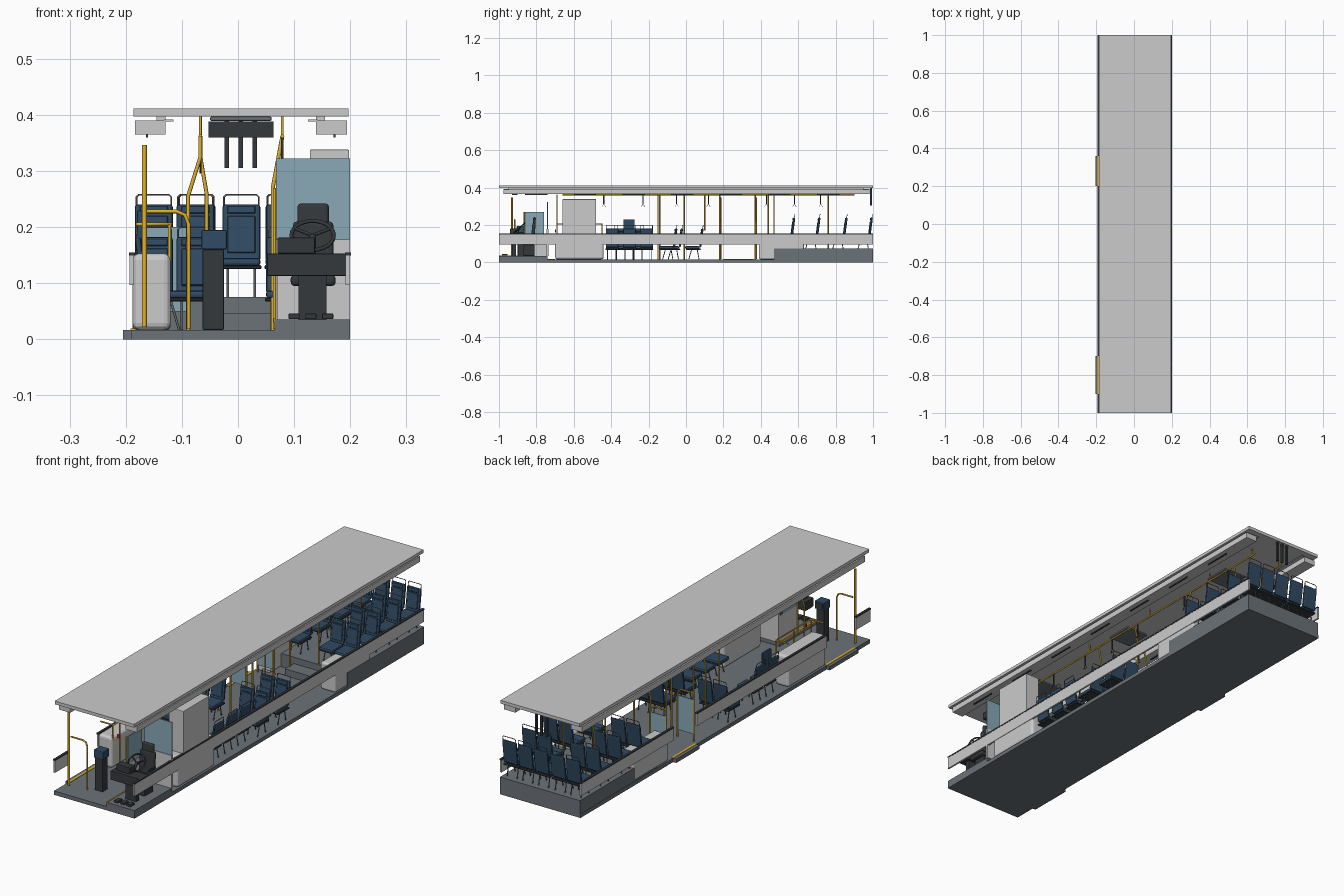
import bpy, math
from mathutils import Matrix, Vector

def material(name, r, g, b, a=1):
    m = bpy.data.materials.new(name)
    m.diffuse_color = (r, g, b, a)
    return m

NAVY = material("navy", 0.03, 0.07, 0.125)
DARK = material("charcoal", 0.035, 0.04, 0.045)
FLOOR = material("slate", 0.15, 0.17, 0.19)
YELLOW = material("yellow", 0.75, 0.45, 0.03)
GLASS = material("glass", 0.25, 0.4, 0.47, 0.6)
RED = material("red", 0.6, 0.03, 0.03)

def place(ob, mat):
    bpy.context.scene.collection.objects.link(ob)
    if mat and not ob.data.materials:
        ob.data.materials.append(mat)
    return ob

def box(name, x, y, z, mat=None, bevel=0, seg=2):
    """Box given by (min, max) pairs, optionally with rounded edges."""
    c = Vector([(p[0] + p[1]) / 2 for p in (x, y, z)])
    v = [Vector((x[i], y[j], z[k])) - c for i in (0, 1) for j in (0, 1) for k in (0, 1)]
    f = [(0, 1, 3, 2), (4, 6, 7, 5), (0, 4, 5, 1), (2, 3, 7, 6), (0, 2, 6, 4), (1, 5, 7, 3)]
    me = bpy.data.meshes.new(name)
    me.from_pydata(v, [], f)
    ob = place(bpy.data.objects.new(name, me), mat)
    ob.location = c
    if bevel:
        b = ob.modifiers.new("bevel", "BEVEL")
        b.width, b.segments = bevel, seg
    return ob

def tube(name, pts, r=0.0035, mat=YELLOW, closed=False):
    """Round rail following a few points."""
    cu = bpy.data.curves.new(name, "CURVE")
    cu.dimensions, cu.bevel_depth, cu.bevel_resolution, cu.use_fill_caps = "3D", r, 2, True
    s = cu.splines.new("POLY")
    s.points.add(len(pts) - 1)
    for p, q in zip(s.points, pts):
        p.co = (*q, 1)
    s.use_cyclic_u = closed
    return place(bpy.data.objects.new(name, cu), mat)

# Floor, raised rear deck, steps and driver platform
box("floor", (-0.19, 0.2), (-1, 1), (0, 0.017), FLOOR)
box("rear_deck", (-0.188, 0.2), (0.47, 1), (0.017, 0.075), FLOOR)
box("rear_step", (-0.06, 0.06), (0.41, 0.47), (0.017, 0.047), FLOOR)
box("driver_platform", (0.065, 0.2), (-1, -0.74), (0.017, 0.035), FLOOR)
for y0, y1 in ((-0.9, -0.7), (0.2, 0.36)):
    box("door_sill", (-0.205, -0.19), (y0, y1), (0, 0.017), FLOOR)
    box("sill_edge", (-0.192, -0.182), (y0, y1), (0.017, 0.019), YELLOW)
box("platform_edge", (0.063, 0.068), (-1, -0.74), (0.03, 0.037), YELLOW)

# Low side walls with dark window trim
for s, y0, y1 in ((1, -1, 1), (-1, -1, -0.9), (-1, -0.7, 0.2), (-1, 0.36, 1)):
    xs = (0.192, 0.2) if s > 0 else (-0.193, -0.185)
    box("side_panel", xs, (y0, y1), (0.097, 0.149), None)
    box("window_trim", (xs[0] - 0.001, xs[1] + 0.001), (y0, y1), (0.149, 0.155), DARK)

# Wheel housings and tall equipment cabinet
for x in ((0.125, 0.198), (-0.188, -0.12)):
    box("front_wheel_housing", x, (-0.7, -0.44), (0.017, 0.153), None, 0.012, 3)
    box("rear_wheel_housing", x, (0.39, 0.63), (0.017, 0.135), None, 0.008, 3)
box("cabinet", (0.128, 0.198), (-0.66, -0.48), (0.15, 0.338), None, 0.002)

# Ceiling, air ducts with slots, roof hatches
box("ceiling", (-0.186, 0.197), (-1, 1), (0.397, 0.411))
for s in (-1, 1):
    cx = 0.005
    def xr(a, b):
        return tuple(sorted((cx + s * a, cx + s * b)))
    box("air_duct", xr(0.134, 0.189), (-0.975, 0.98), (0.365, 0.39))
    box("duct_flange", xr(0.12, 0.137), (-0.975, 0.98), (0.388, 0.392))
    box("duct_hanger", xr(0.134, 0.15), (-0.95, 0.95), (0.39, 0.397))
    for i in range(7):
        y = -0.8 + i * 0.26
        box("duct_slot", xr(0.165, 0.169), (y - 0.06, y + 0.06), (0.36, 0.365), DARK)
for y in (-0.62, -0.03, 0.62):
    box("roof_hatch", (-0.05, 0.06), (y - 0.06, y + 0.06), (0.389, 0.397), FLOOR, 0.003)
box("overhead_display", (-0.053, 0.063), (-0.93, -0.9), (0.36, 0.388), DARK)
for x in (-0.02, 0.005, 0.03):
    box("rear_vent_bar", (x - 0.004, x + 0.004), (0.985, 0.995), (0.305, 0.397), DARK)

# Passenger seat template: parts built once, then instanced with shared data
def seat_parts():
    base = [box("seat_cushion", (-0.034, 0.034), (-0.085, -0.008), (0.056, 0.07), NAVY, 0.005, 2),
            box("seat_pan", (-0.036, 0.036), (-0.08, 0.0), (0.05, 0.057), DARK, 0.002, 1)]
    tilt = Matrix.Translation((0, -0.006, 0.062)) @ Matrix.Rotation(-0.13, 4, "X") @ Matrix.Translation((0, 0.006, -0.062))
    back = [box("seat_back", (-0.034, 0.034), (-0.01, 0.001), (0.064, 0.166), NAVY, 0.005, 2),
            box("seat_back_pad", (-0.025, 0.025), (-0.013, -0.009), (0.078, 0.145), NAVY, 0.0015, 1),
            box("seat_headrest", (-0.025, 0.025), (-0.013, -0.009), (0.149, 0.163), NAVY, 0.0015, 1)]
    hx = 0.031
    back.append(tube("seat_grab_handle", [(-hx, -0.004, 0.15), (-hx, -0.004, 0.18), (-hx + .004, -0.004, 0.184),
                     (hx - .004, -0.004, 0.184), (hx, -0.004, 0.18), (hx, -0.004, 0.15)], 0.0016, FLOOR))
    for x in (-0.024, 0.024):
        base.append(tube("seat_leg", [(x, -0.065, 0.0), (x, -0.05, 0.052)], 0.0022, FLOOR))
        base.append(tube("seat_leg", [(x, -0.01, 0.0), (x, -0.02, 0.052)], 0.0022, FLOOR))
    for o in back:
        o.matrix_world = tilt @ Matrix.Translation(o.location)
    for o in base:
        o.matrix_world = Matrix.Translation(o.location)
    return base + back

SEAT = seat_parts()
LOCAL = [o.matrix_world.copy() for o in SEAT]
first = [True]

def seat(x, y, z, turn=0):
    m = Matrix.Translation((x, y, z)) @ Matrix.Rotation(turn, 4, "Z")
    for o, loc in zip(SEAT, LOCAL):
        c = o if first[0] else o.copy()
        if not first[0]:
            bpy.context.scene.collection.objects.link(c)
        c.matrix_world = m @ loc
    first[0] = False

# Rear bench of five, three raised rows, low rows and side-facing seats
for x in (-0.15, -0.074, 0.006, 0.083, 0.158):
    seat(x, 0.985, 0.075)
for y in (0.57, 0.705, 0.85):
    for x in (-0.15, -0.076, 0.084, 0.158):
        seat(x, y, 0.075)
for y in (-0.06, 0.08):
    for x in (0.084, 0.158):
        seat(x, y, 0.017)
for x in (-0.15, -0.076):
    seat(x, -0.03, 0.017)
for y in (-0.395, -0.302, -0.21):
    seat(0.175, y, 0.017, -math.pi / 2)
for y in (-0.35, -0.26):
    seat(-0.17, y, 0.017, math.pi / 2)
box("wheelchair_backrest", (-0.18, -0.17), (-0.335, -0.275), (0.13, 0.23), NAVY, 0.004)

# Ceiling rails with hangers
for x in (-0.067, 0.079):
    tube("ceiling_rail", [(x, -0.66, 0.362), (x, 0.9, 0.362)])
    for y in (-0.6, -0.2, 0.2, 0.6, 0.88):
        tube("rail_hanger", [(x, y, 0.362), (x, y, 0.398)], 0.0025)
    # Triangular hand straps
    for y in (-0.44, -0.23, -0.05, 0.12, 0.43, 0.58, 0.72):
        box("strap", (x - 0.002, x + 0.002), (y - 0.003, y + 0.003), (0.312, 0.364), DARK)
        tube("strap_handle", [(x, y, 0.314), (x, y - 0.01, 0.296), (x, y + 0.01, 0.296)], 0.0016, DARK, True)

# Floor-to-rail poles; left ones bend outward
for y in (-0.69, -0.01, 0.37, 0.76):
    base = 0.075 if y > 0.47 else 0.017
    tube("bent_pole", [(-0.067, y, 0.362), (-0.067, y, 0.325), (-0.089, y, 0.255), (-0.089, y, base)])
for y in (-0.15, 0.18, 0.44):
    tube("bent_pole", [(-0.067, y, 0.362), (-0.067, y, 0.325), (-0.056, y, 0.26), (-0.056, y, 0.017)])
for y, z in ((-0.14, 0.017), (0.1, 0.17), (0.47, 0.075), (0.76, 0.075)):
    tube("right_pole", [(0.079, y, 0.362), (0.062, y, 0.27), (0.062, y, z)])

# Door poles, looped door rails and luggage rail
tube("front_door_pole", [(-0.167, -0.93, 0.022), (-0.167, -0.93, 0.346)], 0.0045)
for y in (-0.915, 0.185, 0.375):
    tube("door_loop_rail", [(-0.167, y, 0.228), (-0.11, y, 0.228), (-0.095, y, 0.222), (-0.088, y, 0.205), (-0.088, y, 0.018)])
    if y > 0:
        tube("rear_door_pole", [(-0.167, y, 0.018), (-0.167, y, 0.346)])
        box("door_screen", (-0.165, -0.092), (y - 0.002, y + 0.002), (0.05, 0.2), GLASS)
tube("luggage_rail", [(-0.182, -0.69, 0.205), (-0.12, -0.69, 0.205), (-0.12, -0.45, 0.205), (-0.182, -0.45, 0.205)])
for y in (-0.69, -0.57, -0.45):
    tube("luggage_rail_post", [(-0.122, y, 0.14), (-0.122, y, 0.205)], 0.003)
box("stop_button", (-0.094, -0.084), (-0.7, -0.694), (0.16, 0.175), RED)

# Driver partition, cab door and cab pole
box("cab_partition_base", (0.068, 0.2), (-0.745, -0.735), (0.035, 0.178))
box("cab_partition_glass", (0.068, 0.2), (-0.742, -0.738), (0.178, 0.322), GLASS)
box("cab_door", (0.066, 0.07), (-0.86, -0.745), (0.035, 0.15))
box("cab_door_glass", (0.066, 0.069), (-0.86, -0.76), (0.15, 0.27), GLASS)
tube("cab_pole", [(0.065, -0.865, 0.018), (0.065, -0.865, 0.27)], 0.003)

# Dashboard, consoles, pedals
box("dashboard", (0.052, 0.198), (-0.955, -0.9), (0.113, 0.153), DARK, 0.002)
box("dash_console", (0.07, 0.137), (-0.94, -0.905), (0.153, 0.181), DARK, 0.002)
box("steering_column_base", (0.108, 0.158), (-0.93, -0.91), (0.035, 0.113), DARK)
for x in (0.1, 0.13, 0.16):
    box("pedal", (x - 0.01, x + 0.01), (-0.985, -0.955), (0.036, 0.046), DARK, 0.002)

# Steering wheel with three spokes
wc, tl = Vector((0.133, -0.89, 0.185)), Matrix.Rotation(0.75, 3, "X")
def on_wheel(a, r):
    return wc + tl @ Vector((r * math.cos(a), r * math.sin(a), 0))
tube("steering_rim", [on_wheel(i * math.tau / 24, 0.038) for i in range(24)], 0.0035, DARK, True)
for a in (math.pi / 6, math.pi * 5 / 6, math.pi * 1.5):
    tube("steering_spoke", [wc, on_wheel(a, 0.038)], 0.003, DARK)
tube("steering_shaft", [wc, (0.133, -0.915, 0.145)], 0.006, DARK)

# Driver seat
box("driver_seat_base", (0.112, 0.158), (-0.87, -0.81), (0.035, 0.095), DARK, 0.003)
box("driver_cushion", (0.094, 0.174), (-0.885, -0.805), (0.095, 0.115), DARK, 0.007, 3)
b = box("driver_backrest", (0.098, 0.17), (-0.826, -0.808), (0.112, 0.21), DARK, 0.007, 3)
h = box("driver_headrest", (0.106, 0.162), (-0.818, -0.804), (0.205, 0.242), DARK, 0.006, 3)
b.rotation_euler.x = h.rotation_euler.x = -0.1
for x in (0.092, 0.168):
    box("driver_armrest", (x, x + 0.008), (-0.865, -0.815), (0.143, 0.151), DARK, 0.003)

# Ticket machine
box("ticket_pillar", (-0.063, -0.025), (-0.9, -0.865), (0.017, 0.16), DARK, 0.002)
box("ticket_machine", (-0.065, -0.02), (-0.905, -0.86), (0.16, 0.195), NAVY, 0.003)
box("ticket_screen", (-0.06, -0.026), (-0.861, -0.858), (0.168, 0.188), DARK)
